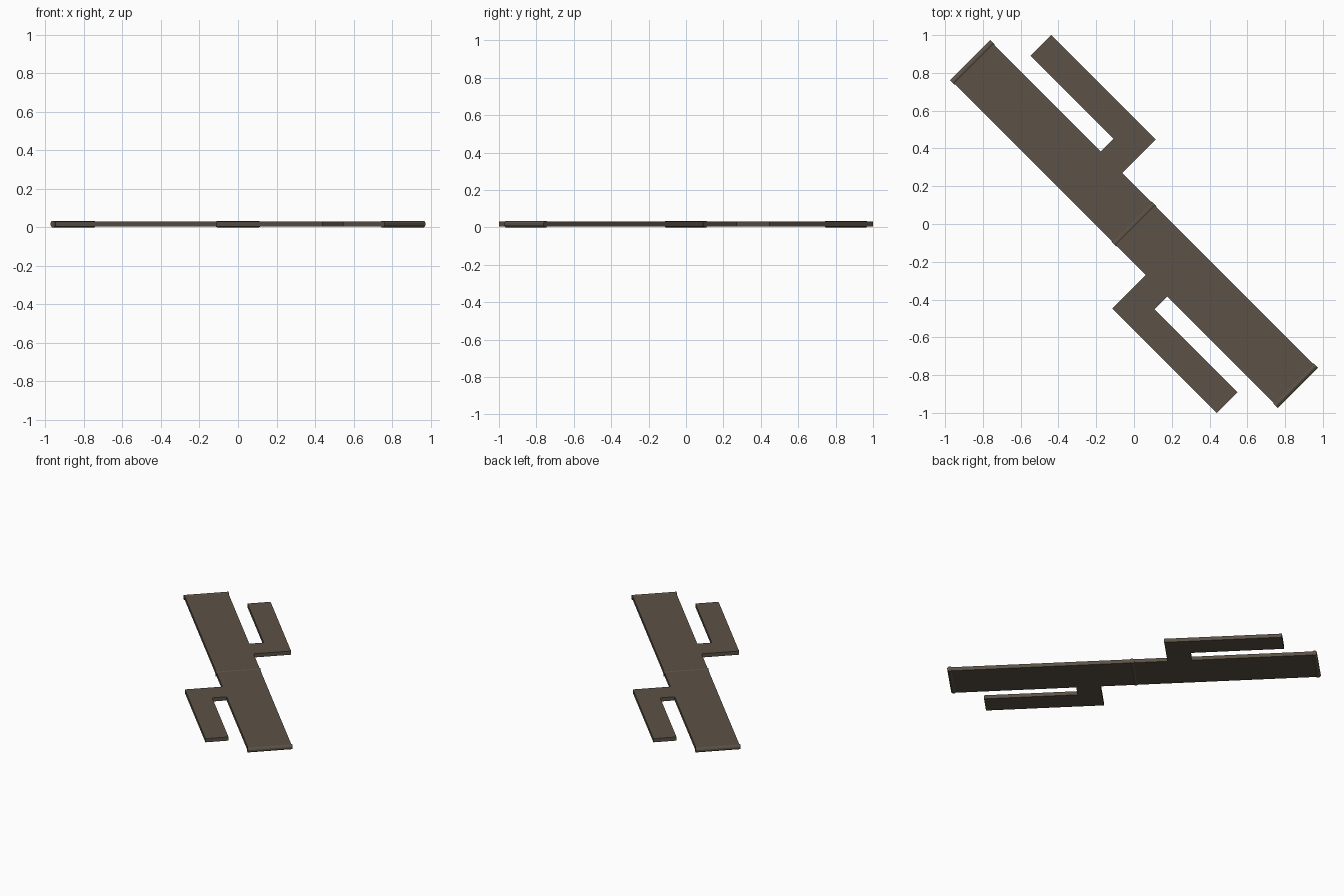
import bpy, bmesh, math
from mathutils import Matrix

if "Cube" in bpy.data.objects:
    bpy.data.objects.remove(bpy.data.objects["Cube"])

# strip runs along local x, turned 45 degrees clockwise seen from above
TURN = Matrix.Rotation(math.radians(-45), 4, 'Z')
Z0, Z1, R = 0.004, 0.031, 0.0175

mat = bpy.data.materials.new("brown_metal")
mat.diffuse_color = (0.107, 0.084, 0.061, 1)
mat.use_nodes = True
mat.node_tree.nodes["Principled BSDF"].inputs["Base Color"].default_value = mat.diffuse_color


def finish(name, bm):
    bmesh.ops.recalc_face_normals(bm, faces=bm.faces)
    bm.transform(TURN)
    me = bpy.data.meshes.new(name)
    bm.to_mesh(me)
    bm.free()
    me.materials.append(mat)
    ob = bpy.data.objects.new(name, me)
    bpy.context.collection.objects.link(ob)
    return ob


def plate(name, outline):
    bm = bmesh.new()
    face = bm.faces.new([bm.verts.new((x, y, Z0)) for x, y in outline])
    ext = bmesh.ops.extrude_face_region(bm, geom=[face])
    verts = [g for g in ext["geom"] if isinstance(g, bmesh.types.BMVert)]
    bmesh.ops.translate(bm, verts=verts, vec=(0, 0, Z1 - Z0))
    return finish(name, bm)


def pin(name, x):
    bm = bmesh.new()
    m = (Matrix.Translation((x, 0, R)) @ Matrix.Rotation(math.pi / 2, 4, 'X')
         @ Matrix.Rotation(math.pi / 12, 4, 'Z'))
    bmesh.ops.create_cone(bm, cap_ends=True, segments=12, radius1=R, radius2=R,
                          depth=0.3, matrix=m)
    return finish(name, bm)


# each half: flat leaf with an L-shaped side arm, repeated by a half turn
half = [(0, -0.146), (0, 0.146), (-0.235, 0.146), (-0.235, 0.398), (-1.017, 0.398),
        (-1.017, 0.243), (-0.396, 0.243), (-0.396, 0.146), (-1.21, 0.146), (-1.21, -0.146)]
for s, side in ((1, "back"), (-1, "front")):
    plate(side + "_leaf", [(s * x, s * y) for x, y in half])

# round pins across the middle and both ends
for name, x in (("back_end_pin", -1.21), ("middle_pin", 0), ("front_end_pin", 1.21)):
    pin(name, x)
